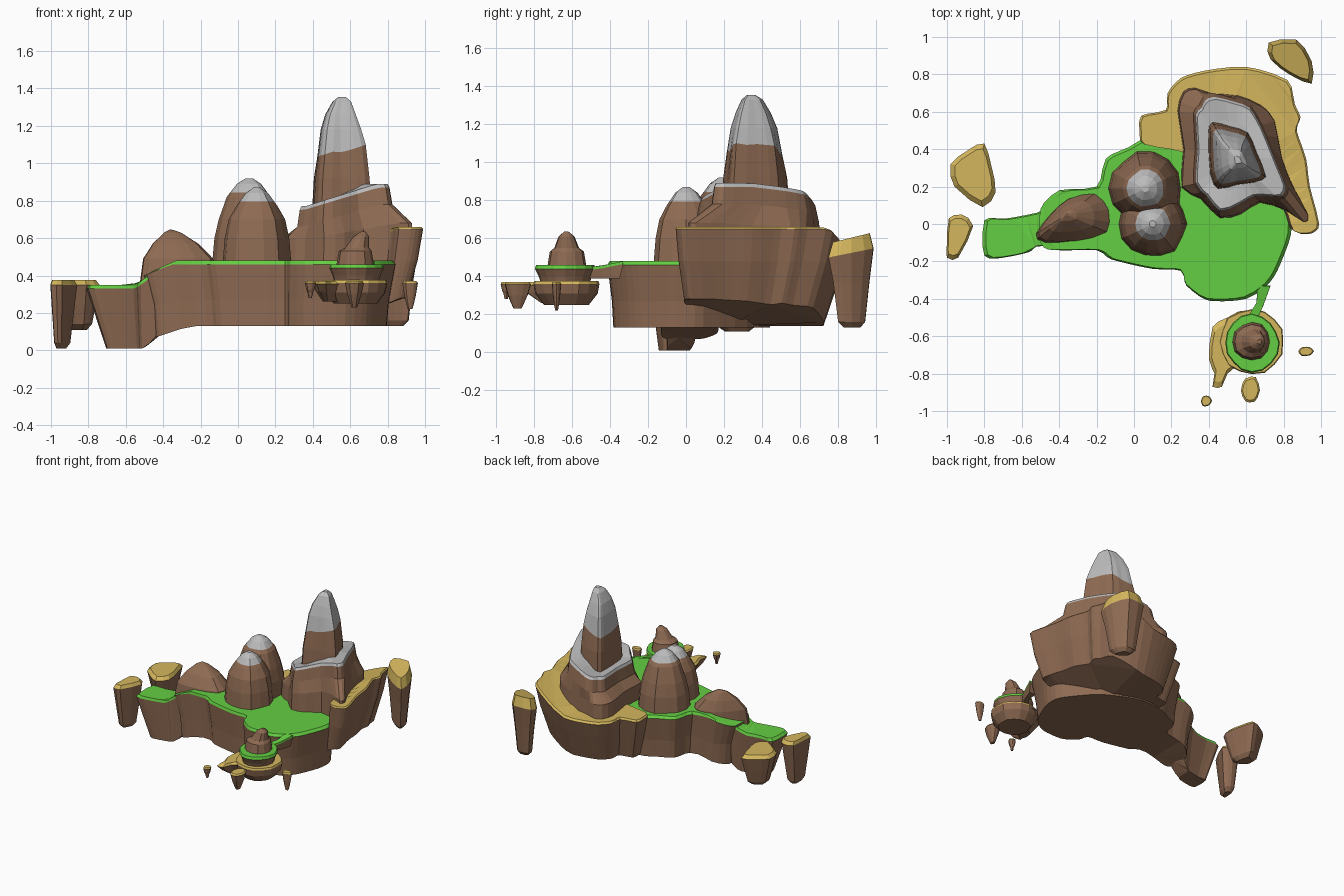
import bpy, bmesh, math, random
from mathutils import Vector

if "Cube" in bpy.data.objects:
    bpy.data.objects.remove(bpy.data.objects["Cube"])

random.seed(4)


def material(name, col):
    m = bpy.data.materials.new(name)
    m.diffuse_color = (*col, 1)
    m.use_nodes = True
    m.node_tree.nodes["Principled BSDF"].inputs["Base Color"].default_value = m.diffuse_color
    return m


ROCK = material("rock", (0.27, 0.145, 0.085))
GRASS = material("grass", (0.13, 0.62, 0.055))
SAND = material("sand", (0.66, 0.47, 0.11))
SNOW = material("snow", (0.5, 0.5, 0.5))


def curve(pts, n=3):
    """Closed outline rounded through its control points."""
    out, k = [], len(pts)
    for i in range(k):
        a, b, c, d = (Vector(pts[(i + j) % k]) for j in (-1, 0, 1, 2))
        for s in range(n):
            t = s / n
            out.append(b + 0.4 * t * (c - a) + t * t * (0.8 * a - 2.2 * b + 1.8 * c - 0.4 * d)
                       + t ** 3 * (-0.4 * a + 1.2 * b - 1.2 * c + 0.4 * d))
    return out


def oval(cx, cy, rx, ry, n=12, jit=0.08):
    return [Vector((cx + rx * math.cos(i * math.tau / n) * (k := 1 + random.uniform(-jit, jit)),
                    cy + ry * math.sin(i * math.tau / n) * k)) for i in range(n)]


def ring(outline, z, s=1.0, c=(0, 0), move=(0, 0)):
    """Outline scaled about c at height z (a number or a function of x, y)."""
    c, move, out = Vector(c), Vector(move), []
    for p in outline:
        q = c + (p - c) * s
        h = z(*p) if callable(z) else z
        out.append((q.x + move.x, q.y + move.y, h))
    return out


def loft(name, rings, mats):
    """Bands between rings from bottom to top; mats = one per band plus the top cap."""
    bm = bmesh.new()
    slots = list(dict.fromkeys([ROCK] + mats))
    vs = [[bm.verts.new(p) for p in r] for r in rings]
    n = len(vs[0])
    for j in range(len(vs) - 1):
        for i in range(n):
            k = (i + 1) % n
            bm.faces.new((vs[j][i], vs[j][k], vs[j + 1][k], vs[j + 1][i])).material_index = slots.index(mats[j])
    caps = [bm.faces.new(vs[0]), bm.faces.new(vs[-1])]
    caps[1].material_index = slots.index(mats[-1])
    bmesh.ops.triangulate(bm, faces=caps)
    bmesh.ops.recalc_face_normals(bm, faces=bm.faces)
    me = bpy.data.meshes.new(name)
    bm.to_mesh(me)
    bm.free()
    for m in slots:
        me.materials.append(m)
    ob = bpy.data.objects.new(name, me)
    bpy.context.collection.objects.link(ob)
    return ob


def ramp(v, a, b, lo, hi):
    return lo + (hi - lo) * max(0, min(1, (v - a) / (b - a)))


# Main grassy land
land = curve([(-.5, .08), (-.4, .18), (-.2, .2), (-.15, .35), (-.03, .41), (.07, .46), (.3, .48), (.6, .35),
              (.82, .1), (.84, -.05), (.78, -.22), (.72, -.32), (.6, -.4), (.4, -.41), (.28, -.33), (.25, -.25),
              (.1, -.24), (-.12, -.19), (-.2, -.14), (-.43, -.14), (-.5, -.1)])
c = (.25, -.02)
loft("grass_land", [ring(land, lambda x, y: ramp(x, -.5, -.3, .07, .13), .92, c),
                    ring(land, lambda x, y: ramp(x, -.5, -.3, .24, .27), .94, c),
                    ring(land, lambda x, y: ramp(x, -.5, -.36, .4, .46), 1, c),
                    ring(land, lambda x, y: ramp(x, -.5, -.36, .41, .48), .97, c)], [ROCK, ROCK, GRASS, GRASS])

# Lower western arm
arm = curve([(-.8, -.17), (-.8, .02), (-.68, .03), (-.52, .06), (-.4, .1), (-.38, -.1), (-.52, -.12), (-.56, -.15), (-.7, -.18)])
arm_top = lambda x, y: ramp(x, -.55, -.42, .33, .42)
c = (-.5, -.06)
loft("west_arm", [ring(arm, lambda x, y: ramp(x, -.5, -.4, .01, .08), .66, c),
                  ring(arm, arm_top, 1, c),
                  ring(arm, lambda x, y: arm_top(x, y) + .02, .94, c)], [ROCK, GRASS, GRASS])

# Sandy shelf rising to the east
shelf = curve([(.05, .43), (.03, .5), (.04, .58), (.17, .61), (.18, .7), (.25, .78), (.38, .82), (.6, .84), (.82, .77),
               (.86, .64), (.89, .57), (.87, .5), (.92, .35), (.94, .2), (.99, 0), (.95, -.05), (.86, -.04),
               (.8, .1), (.6, .2), (.4, .3), (.25, .39)])
c = (.5, .2)
loft("sand_shelf", [ring(shelf, lambda x, y: ramp(x, .55, .95, .14, .28), .82, c),
                    ring(shelf, lambda x, y: ramp(x, .5, .85, .36, .48), .94, c),
                    ring(shelf, lambda x, y: ramp(x, .5, .85, .475, .65), 1, c),
                    ring(shelf, lambda x, y: ramp(x, .5, .85, .49, .66), .98, c)], [ROCK, ROCK, SAND, SAND])

# Great mountain: broad stepped base with a snowy ledge
base = curve([(.24, .6), (.27, .7), (.33, .72), (.42, .69), (.56, .68), (.68, .63), (.75, .55), (.79, .35), (.85, .2),
              (.93, .05), (.91, .01), (.8, .08), (.67, .12), (.57, .06), (.46, .04), (.36, .14), (.26, .2), (.27, .4)], 2)
ledge = curve([(.33, .58), (.36, .62), (.38, .66), (.43, .68), (.55, .65), (.62, .62), (.68, .52), (.73, .4), (.77, .3),
               (.81, .2), (.79, .15), (.72, .15), (.64, .15), (.55, .1), (.46, .07), (.39, .15), (.33, .22), (.34, .4)], 2)
slope = lambda d: (lambda x, y: ramp(x, .35, .75, .76, .88) + d)
c = (.55, .35)
loft("great_mountain_base", [ring(base, .45, 1.03, c),
                             ring(base, lambda x, y: ramp(x, .4, .85, .6, .68), 1, c),
                             ring(ledge, slope(-.1), 1.06, c),
                             ring(ledge, slope(-.01), 1, c),
                             ring(ledge, slope(.01), .96, c),
                             ring(ledge, slope(.01), .62, c)], [ROCK, ROCK, ROCK, SNOW, SNOW, SNOW])

# Great mountain spire
spire = curve([(.4, .48), (.42, .54), (.52, .52), (.61, .49), (.66, .38), (.71, .25), (.64, .22), (.55, .21), (.45, .19), (.41, .27)], 2)
c = (.54, .34)
snowline = lambda x, y: ramp(x, .4, .7, 1.03, 1.1) + random.uniform(-.01, .01)
loft("great_mountain_spire", [ring(spire, z, s, c, (m, 0)) for z, s, m in
     [(.74, 1.03, 0), (.92, .96, 0), (snowline, .84, 0), (1.18, .7, 0), (1.26, .53, 0), (1.33, .32, .01), (1.355, .12, .015)]],
     [ROCK, ROCK, SNOW, SNOW, SNOW, SNOW, SNOW])

# Twin peaks
for name, x, y, rx, ry, top in [("rear_peak", .06, .19, .19, .19, .92), ("front_peak", .1, .0, .18, .175, .87)]:
    o = oval(x, y, rx, ry, 14, .06)
    loft(name, [ring(o, z, s, (x, y)) for z, s in
         [(.45, 1.03), (.6, .96), (.7, .84), (top - .1, .62), (top - .075, .52), (top - .03, .34), (top, .1)]],
         [ROCK, ROCK, ROCK, ROCK, SNOW, SNOW, SNOW])

# Rounded western hill
hill = curve([(-.52, -.05), (-.48, -.1), (-.3, -.1), (-.13, -.05), (-.12, .08), (-.2, .17), (-.35, .14), (-.45, .05)], 2)
c = (-.36, .05)
loft("west_hill", [ring(hill, z, s, c) for z, s in [(.36, 1.03), (.49, .92), (.57, .6), (.63, .22), (.645, .03)]], [ROCK] * 5)

# Small round island: bowl, sand rim, grass tier and hill
c = (.63, -.63)
disc = oval(*c, .175, .175, 16, .05)
loft("islet_bowl", [ring(disc, z, s, c) for z, s in [(.25, .68), (.31, .95), (.36, 1), (.375, .97)]], [ROCK, ROCK, SAND, SAND])
tier = oval(.63, -.635, .145, .155, 16, .04)
loft("islet_grass_tier", [ring(tier, z, s, c) for z, s in [(.36, .8), (.4, .88), (.44, 1), (.46, .96)]], [ROCK, ROCK, GRASS, GRASS])
knoll = oval(.63, -.63, .1, .1, 12, .06)
loft("islet_hill", [ring(knoll, z, s, c, (m, 0)) for z, s, m in
     [(.44, 1.05, 0), (.53, .9, 0), (.55, .65, .01), (.61, .42, .03), (.635, .12, .04)]], [ROCK] * 5)


# Floating rocks and rim lumps, each tapering down from a sandy top
def floating_rock(name, pts, z0, z1, taper, lip=.025, tilt=0.0):
    o = curve(pts, 2)
    m = sum(o, Vector((0, 0))) / len(o)
    h = lambda d: (lambda x, y: z1 + d + tilt * (y - m.y))
    loft(name, [ring(o, z0, taper * .6, m), ring(o, z0 + .03, taper, m), ring(o, (z0 + z1) / 2, (1 + taper) / 2, m),
                ring(o, h(-lip), 1, m), ring(o, h(0), .82, m)], [ROCK, ROCK, ROCK, SAND, SAND])


floating_rock("islet_west_lump", [(.4, -.72), (.42, -.55), (.5, -.5), (.62, -.46), (.6, -.7), (.5, -.8), (.47, -.87), (.42, -.87), (.43, -.8)],
              .26, .37, .6, .015)
floating_rock("northwest_rock", [(-.98, .32), (-.88, .4), (-.8, .43), (-.76, .3), (-.74, .17), (-.81, .09), (-.96, .2)], .11, .375, .62)
floating_rock("west_rock", [(-.99, .03), (-.92, .05), (-.86, -.01), (-.94, -.18), (-1, -.18), (-1, -.1)], .01, .375, .6)
floating_rock("northeast_rock", [(.72, .97), (.87, .985), (.95, .87), (.95, .75), (.83, .8), (.73, .88)], .13, .605, .6, .08, .2)
for name, x, y, rx, ry, z0 in [("south_chip", .62, -.89, .055, .075, .23), ("southwest_chip", .385, -.945, .03, .03, .28),
                               ("east_chip", .92, -.68, .045, .028, .22)]:
    floating_rock(name, oval(x, y, rx, ry, 6, .12), z0, .37, .5, .01)

# Grass bridge to the islet
bridge = [Vector(p) for p in [(.6, -.51), (.65, -.53), (.69, -.44), (.73, -.33), (.66, -.33), (.655, -.42)]]
loft("grass_bridge", [ring(bridge, .39, .8, (.66, -.42)),
                      ring(bridge, lambda x, y: ramp(y, -.5, -.33, .43, .465), 1),
                      ring(bridge, lambda x, y: ramp(y, -.5, -.33, .445, .48), .98, (.66, -.42))], [ROCK, GRASS, GRASS])
